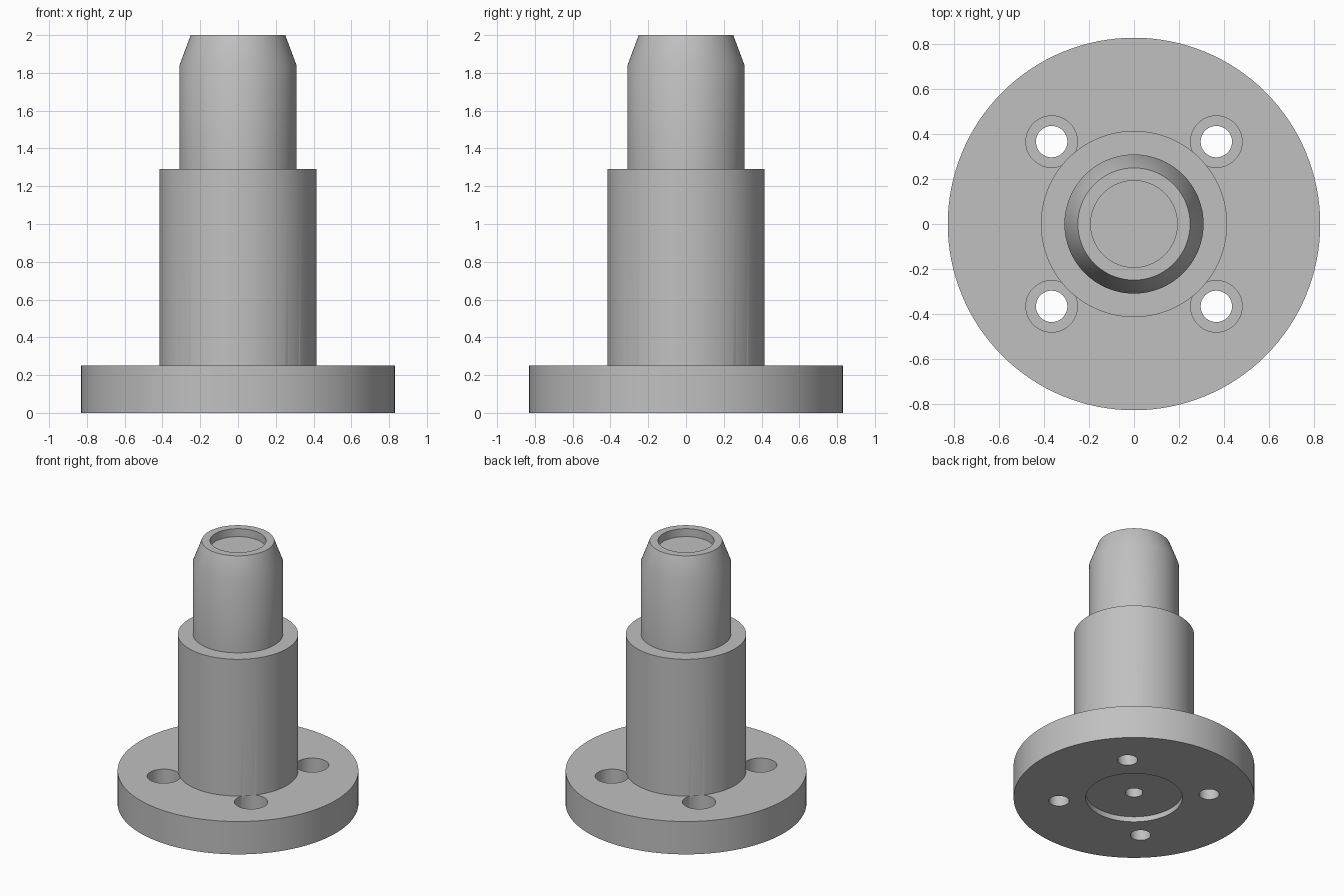
import bpy
import bmesh
import math

cube = bpy.data.objects.get("Cube")
if cube:
    bpy.data.objects.remove(cube, do_unlink=True)

steel = bpy.data.materials.new("grey_steel")
steel.use_nodes = True
GREY = (0.53, 0.53, 0.53, 1)
steel.diffuse_color = GREY
steel.node_tree.nodes["Principled BSDF"].inputs["Base Color"].default_value = GREY


def lathe(name, profile, steps, location=(0, 0, 0)):
    """Revolve an (r, z) profile, starting and ending on the axis, into a closed solid."""
    bm = bmesh.new()
    verts = [bm.verts.new((r, 0, z)) for r, z in profile]
    edges = [bm.edges.new(pair) for pair in zip(verts, verts[1:])]
    bmesh.ops.spin(bm, geom=verts + edges, cent=(0, 0, 0), axis=(0, 0, 1),
                   angle=math.tau, steps=steps, use_merge=False)
    bmesh.ops.remove_doubles(bm, verts=bm.verts, dist=0.0005)
    bmesh.ops.recalc_face_normals(bm, faces=bm.faces)
    mesh = bpy.data.meshes.new(name)
    bm.to_mesh(mesh)
    bm.free()
    mesh.materials.append(steel)
    obj = bpy.data.objects.new(name, mesh)
    obj.location = location
    bpy.context.collection.objects.link(obj)
    return obj


# Stepped shaft on a round flange, with end recesses and a blind centre hole
shaft = lathe("flanged_shaft", [
    (0, 0.40), (0.06, 0.40), (0.06, 0.04),        # blind centre hole
    (0.333, 0.04), (0.333, 0),                    # underside recess
    (0.83, 0), (0.83, 0.25),                      # flange
    (0.415, 0.25), (0.415, 1.29),                 # body
    (0.31, 1.29), (0.31, 1.84), (0.25, 2),        # neck and tapered tip
    (0.193, 2), (0.193, 1.94), (0, 1.94),         # top recess
], 128)

bpy.context.view_layer.objects.active = shaft
shaft.select_set(True)

# Four counterbored bolt holes, cut through the flange
OFFSET = 0.367
for x in (-OFFSET, OFFSET):
    for y in (-OFFSET, OFFSET):
        cutter = lathe("bolt_hole_cutter", [
            (0, -0.1), (0.07, -0.1), (0.07, 0.11),
            (0.115, 0.11), (0.115, 0.2505), (0, 0.2505),
        ], 48, (x, y, 0))
        cutter.hide_render = True
        cut = shaft.modifiers.new("bolt_hole", "BOOLEAN")
        cut.operation = "DIFFERENCE"
        cut.solver = "EXACT"
        cut.object = cutter
        bpy.context.view_layer.update()
        bpy.ops.object.modifier_apply(modifier=cut.name)
        bpy.data.objects.remove(cutter, do_unlink=True)

bpy.ops.object.shade_smooth_by_angle(angle=math.radians(30))
